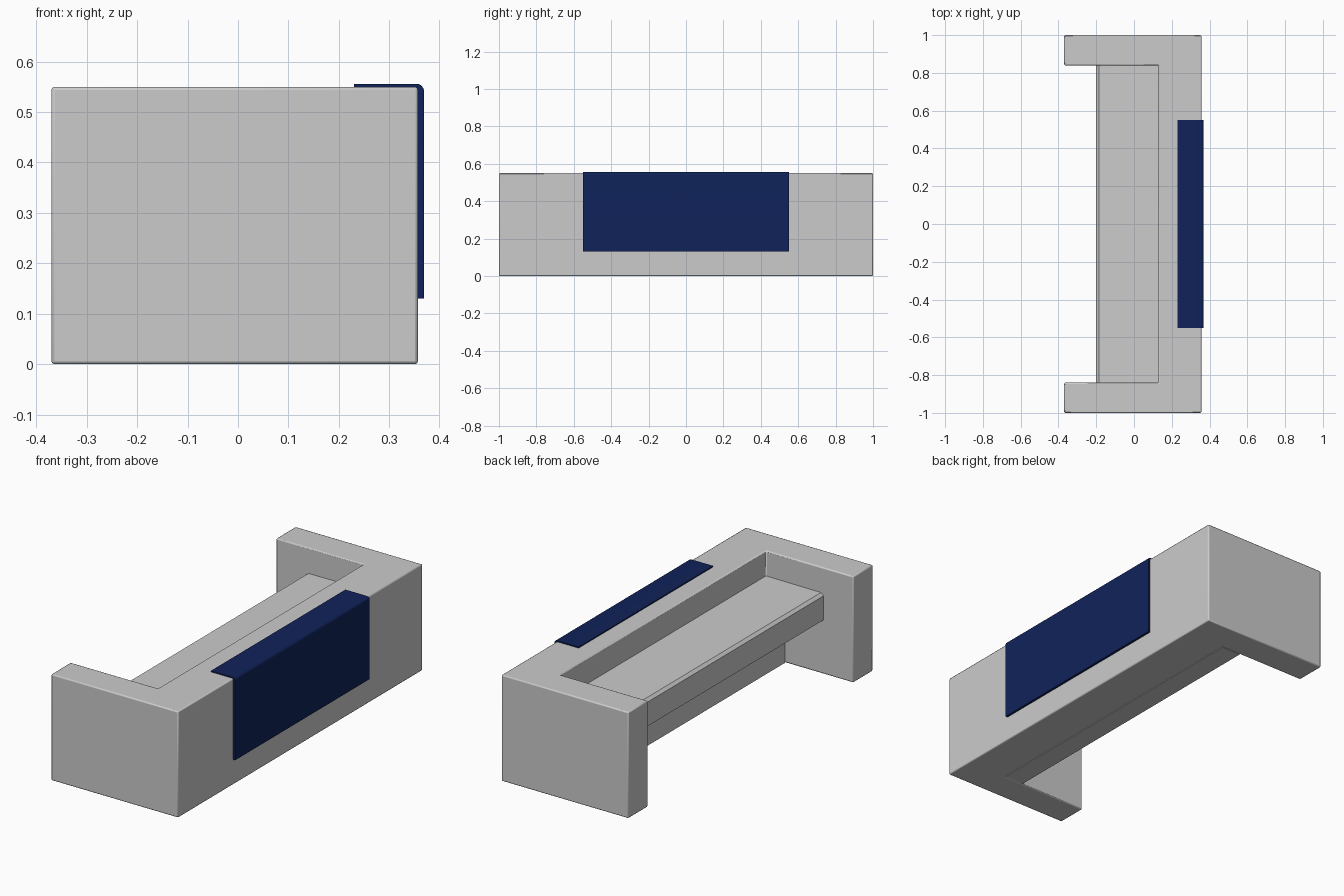
import bpy, bmesh, math
from mathutils import Vector

if "Cube" in bpy.data.objects:
    bpy.data.objects.remove(bpy.data.objects["Cube"])


def extrude(name, points, offset, bevel=0.0):
    """Solid made by sweeping a closed outline along an offset vector."""
    bm = bmesh.new()
    face = bm.faces.new([bm.verts.new(p) for p in points])
    ext = bmesh.ops.extrude_face_region(bm, geom=[face])
    moved = [g for g in ext["geom"] if isinstance(g, bmesh.types.BMVert)]
    bmesh.ops.translate(bm, verts=moved, vec=Vector(offset))
    bmesh.ops.recalc_face_normals(bm, faces=bm.faces)
    mesh = bpy.data.meshes.new(name)
    bm.to_mesh(mesh)
    bm.free()
    obj = bpy.data.objects.new(name, mesh)
    bpy.context.collection.objects.link(obj)
    bpy.ops.object.select_all(action='DESELECT')
    obj.select_set(True)
    bpy.context.view_layer.objects.active = obj
    if bevel:
        mod = obj.modifiers.new("soft_edges", 'BEVEL')
        mod.width = bevel
        mod.segments = 2
        mod.limit_method = 'ANGLE'
    bpy.ops.object.shade_smooth_by_angle(angle=math.radians(35))
    return obj


H = 0.55                      # body height
BACK, FRONT = -0.37, 0.357    # body depth range in x
WALL, ARM = 0.13, 0.84        # inner wall face, inner end-panel face

# U-shaped body: long wall with an end panel on each side
plan = [(BACK, -1), (FRONT, -1), (FRONT, 1), (BACK, 1),
        (BACK, ARM), (WALL, ARM), (WALL, -ARM), (BACK, -ARM)]
extrude("body_frame", [(x, y, 0) for x, y in plan], (0, 0, H), 0.006)

# Shelf between the end panels, with the thicker wall below it
shelf = [(WALL, 0.42), (-0.185, 0.418), (-0.2, 0.405), (-0.2, 0.28),
         (0.02, 0.28), (0.02, 0), (WALL, 0)]
extrude("shelf", [(x, -ARM, z) for x, z in shelf], (0, 2 * ARM, 0))

# Blue cover wrapped over the top outer edge of the wall
r, cx, cz = 0.015, 0.369, 0.556
corner = [(cx - r + r * math.cos(a), cz - r + r * math.sin(a))
          for a in (math.radians(15 * i) for i in range(7))]
cover = [(0.23, 0.13), (cx, 0.13)] + corner + [(0.23, cz)]
panel = extrude("front_cover", [(x, -0.55, z) for x, z in cover], (0, 1.1, 0))
blue = bpy.data.materials.new("navy_blue")
blue.diffuse_color = (0.005, 0.016, 0.1, 1)
blue.use_nodes = True
blue.node_tree.nodes["Principled BSDF"].inputs["Base Color"].default_value = blue.diffuse_color
panel.data.materials.append(blue)
